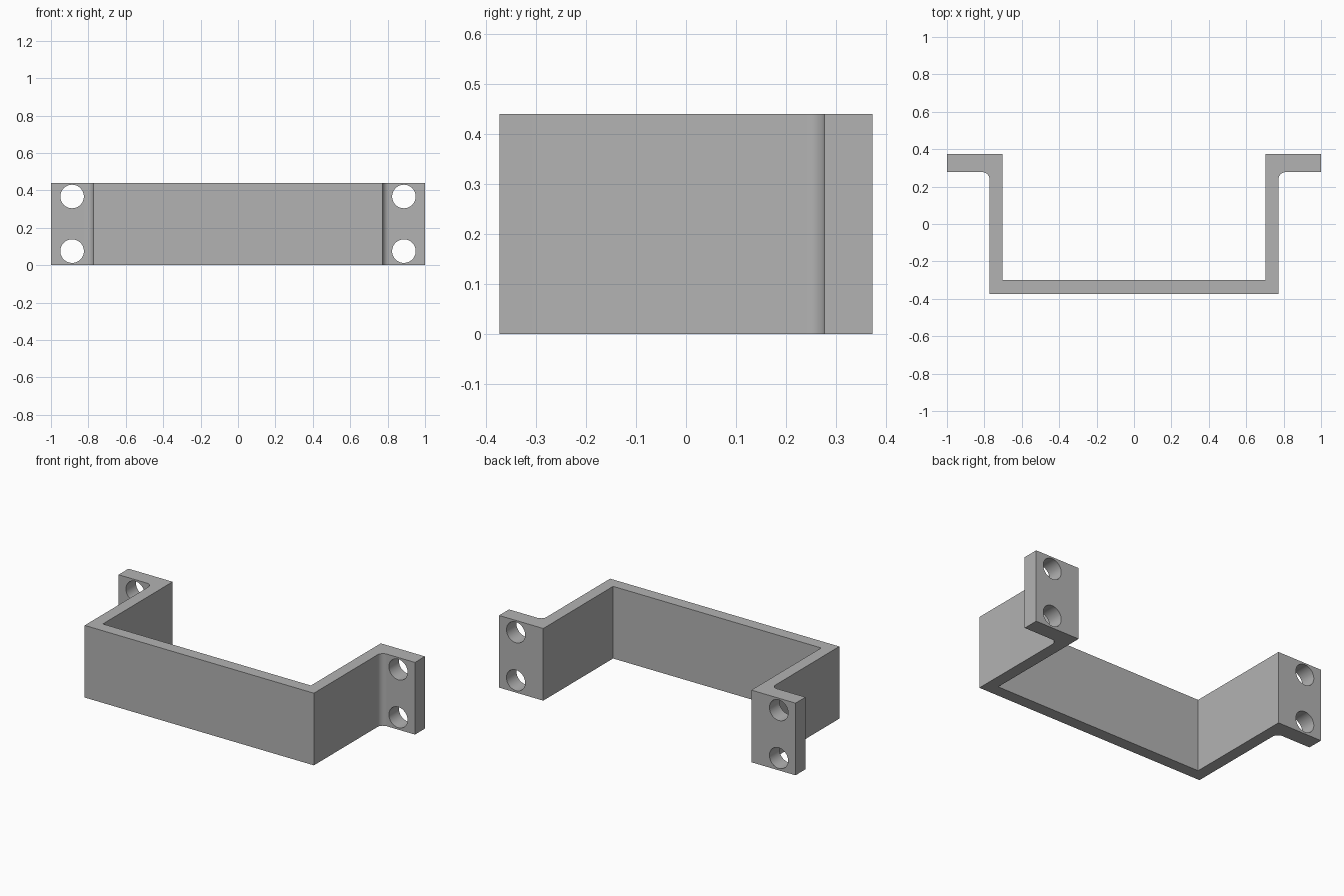
import bpy, bmesh
from math import sin, cos, pi

cube = bpy.data.objects.get("Cube")
if cube:
    bpy.data.objects.remove(cube, do_unlink=True)

HEIGHT = 0.44
DEPTH = 0.373        # half depth
OUTER, INNER = 0.773, 0.702
FLANGE_FRONT = 0.277
FILLET = 0.037
HOLE_X, HOLE_R = 0.887, 0.063

grey = bpy.data.materials.new("plain grey")
grey.use_nodes = True
colour = (0.45, 0.45, 0.45, 1)
grey.diffuse_color = colour
grey.node_tree.nodes["Principled BSDF"].inputs["Base Color"].default_value = colour


def make_object(name, bm):
    bmesh.ops.recalc_face_normals(bm, faces=bm.faces)
    mesh = bpy.data.meshes.new(name)
    bm.to_mesh(mesh)
    bm.free()
    mesh.materials.append(grey)
    obj = bpy.data.objects.new(name, mesh)
    bpy.context.collection.objects.link(obj)
    return obj


# Half profile, from the outer front corner round the flange to the inner corner
STEPS = 12
half = [(OUTER, -DEPTH)]
for i in range(STEPS + 1):
    a = pi - i / STEPS * pi / 2
    half.append((OUTER + FILLET + FILLET * cos(a),
                 FLANGE_FRONT - FILLET + FILLET * sin(a)))
half += [(1, FLANGE_FRONT), (1, DEPTH), (INNER, DEPTH), (INNER, -0.3)]
profile = half + [(-x, y) for x, y in reversed(half)]

# Bracket body: the profile raised to full height
bm = bmesh.new()
base = bm.faces.new([bm.verts.new((x, y, 0)) for x, y in profile])
raised = bmesh.ops.extrude_face_region(bm, geom=[base])["geom"]
bmesh.ops.translate(bm, vec=(0, 0, HEIGHT),
                    verts=[v for v in raised if isinstance(v, bmesh.types.BMVert)])
bracket = make_object("mounting_bracket", bm)

# Screw holes: four cylinders through the flanges
bm = bmesh.new()
for x in (-HOLE_X, HOLE_X):
    for z in (0.075, 0.367):
        ring = [bm.verts.new((x + HOLE_R * cos(2 * pi * i / 48), FLANGE_FRONT - 0.02,
                              z + HOLE_R * sin(2 * pi * i / 48))) for i in range(48)]
        disc = bm.faces.new(ring)
        swept = bmesh.ops.extrude_face_region(bm, geom=[disc])["geom"]
        bmesh.ops.translate(bm, vec=(0, 0.2, 0),
                            verts=[v for v in swept if isinstance(v, bmesh.types.BMVert)])
cutter = make_object("screw_hole_cutter", bm)
cutter.hide_render = True

cut = bracket.modifiers.new("screw holes", 'BOOLEAN')
cut.operation = 'DIFFERENCE'
cut.solver = 'EXACT'
cut.object = cutter

bpy.ops.object.select_all(action='DESELECT')
bracket.select_set(True)
bpy.context.view_layer.objects.active = bracket
bpy.ops.object.modifier_apply(modifier=cut.name)
bpy.data.objects.remove(cutter, do_unlink=True)
bpy.ops.object.shade_smooth_by_angle(angle=pi / 6)
